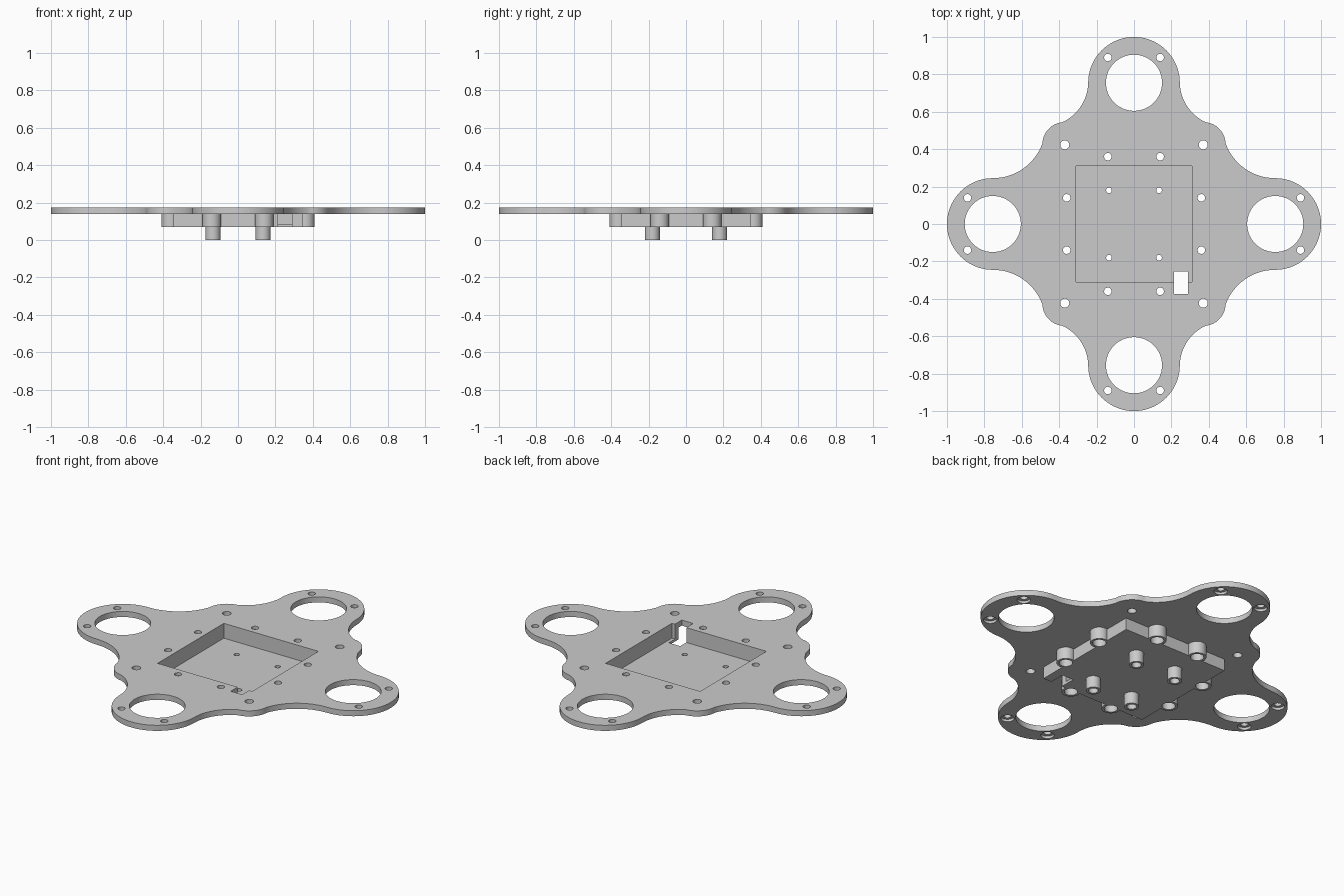
import bpy, bmesh
from math import sin, cos, radians, pi

if "Cube" in bpy.data.objects:
    bpy.data.objects.remove(bpy.data.objects["Cube"])


def make(name, bm):
    bmesh.ops.recalc_face_normals(bm, faces=bm.faces)
    mesh = bpy.data.meshes.new(name)
    bm.to_mesh(mesh)
    bm.free()
    ob = bpy.data.objects.new(name, mesh)
    bpy.context.scene.collection.objects.link(ob)
    return ob


def add_prism(bm, pts, z0, z1):
    low = [bm.verts.new((x, y, z0)) for x, y in pts]
    top = [bm.verts.new((x, y, z1)) for x, y in pts]
    bm.faces.new(low[::-1])
    bm.faces.new(top)
    n = len(pts)
    for i in range(n):
        j = (i + 1) % n
        bm.faces.new((low[i], low[j], top[j], top[i]))


def add_lathe(bm, x, y, profile, seg=32):
    # stepped round shape from (radius, z) pairs, bottom to top
    rings = [[bm.verts.new((x + r * cos(2 * pi * i / seg), y + r * sin(2 * pi * i / seg), z))
              for i in range(seg)] for r, z in profile]
    bm.faces.new(rings[0][::-1])
    bm.faces.new(rings[-1])
    for a, b in zip(rings, rings[1:]):
        for i in range(seg):
            j = (i + 1) % seg
            bm.faces.new((a[i], a[j], b[j], b[i]))


def prism(name, pts, z0, z1):
    bm = bmesh.new()
    add_prism(bm, pts, z0, z1)
    return make(name, bm)


def rect(x0, x1, y0, y1):
    return [(x0, y0), (x1, y0), (x1, y1), (x0, y1)]


def lathes(name, spots, profile, seg=32):
    bm = bmesh.new()
    for x, y in spots:
        add_lathe(bm, x, y, profile, seg)
    return make(name, bm)


def combine(target, other, op):
    mod = target.modifiers.new(other.name, 'BOOLEAN')
    mod.object = other
    mod.operation = op
    mod.solver = 'EXACT'
    bpy.context.view_layer.objects.active = target
    bpy.ops.object.modifier_apply(modifier=mod.name)
    bpy.data.objects.remove(other)


def arc(cx, cy, r, a0, a1, n):
    return [(cx + r * cos(radians(a0 + (a1 - a0) * i / n)),
             cy + r * sin(radians(a0 + (a1 - a0) * i / n))) for i in range(n + 1)]


def mirrored(x, y):
    return [(sx * x, sy * y) for sx in (-1, 1) for sy in (-1, 1)]


TOP, UNDER, TRAY = 0.173, 0.14, 0.07

# Plate outline: one quarter made of arcs, mirrored round
quarter = (arc(0.755, 0, 0.245, 0, 90, 20)
           + arc(0.755, 0.527, 0.282, -90, -160, 16)[1:-1]
           + arc(0.37, 0.425, 0.12, 3, 83, 14)
           + arc(0.483, 0.76, 0.238, -114, -180, 16)[1:-1]
           + arc(0, 0.755, 0.245, 0, 90, 20))
half = quarter + [(-x, y) for x, y in quarter[-2::-1]]
outline = half + [(x, -y) for x, y in half[-2:0:-1]]
frame = prism("mounting_frame", outline, UNDER, TOP)

# Tray walls, screw bosses and legs below the plate
inner = mirrored(0.14, 0.36) + mirrored(0.36, 0.14)
outer = mirrored(0.14, 0.89) + mirrored(0.89, 0.14)
legs = mirrored(0.134, 0.18)
combine(frame, prism("tray", rect(-0.345, 0.345, -0.345, 0.345), TRAY, 0.155), 'UNION')
combine(frame, lathes("screw_bosses", inner, [(0.05, TRAY), (0.05, 0.155)]), 'UNION')

# Square pocket, then the legs under its thin floor
combine(frame, prism("pocket", rect(-0.31, 0.31, -0.31, 0.31), 0.085, 0.3), 'DIFFERENCE')
combine(frame, lathes("legs", legs, [(0.04, 0), (0.04, 0.078)]), 'UNION')

# Cable slot through plate and tray wall
combine(frame, prism("cable_slot", rect(0.215, 0.29, -0.375, -0.253), 0.03, 0.3), 'DIFFERENCE')

# Large lobe openings and plain corner holes
combine(frame, lathes("lobe_openings", [(0.755, 0), (-0.755, 0), (0, 0.755), (0, -0.755)],
                      [(0.15, 0.05), (0.15, 0.3)], 72), 'DIFFERENCE')
combine(frame, lathes("corner_holes", mirrored(0.37, 0.423),
                      [(0.024, 0.05), (0.024, 0.3)]), 'DIFFERENCE')

# Counterbored screw holes, wider from below
bore = [(0.036, 0.03), (0.036, 0.155), (0.02, 0.155), (0.02, 0.3)]
combine(frame, lathes("screw_holes", inner + outer, bore), 'DIFFERENCE')
combine(frame, lathes("leg_holes", legs, [(0.026, -0.05), (0.026, 0.035), (0.015, 0.035),
                                          (0.015, 0.12)]), 'DIFFERENCE')

bpy.ops.object.select_all(action='DESELECT')
frame.select_set(True)
bpy.context.view_layer.objects.active = frame
bpy.ops.object.shade_smooth_by_angle(angle=radians(30))
